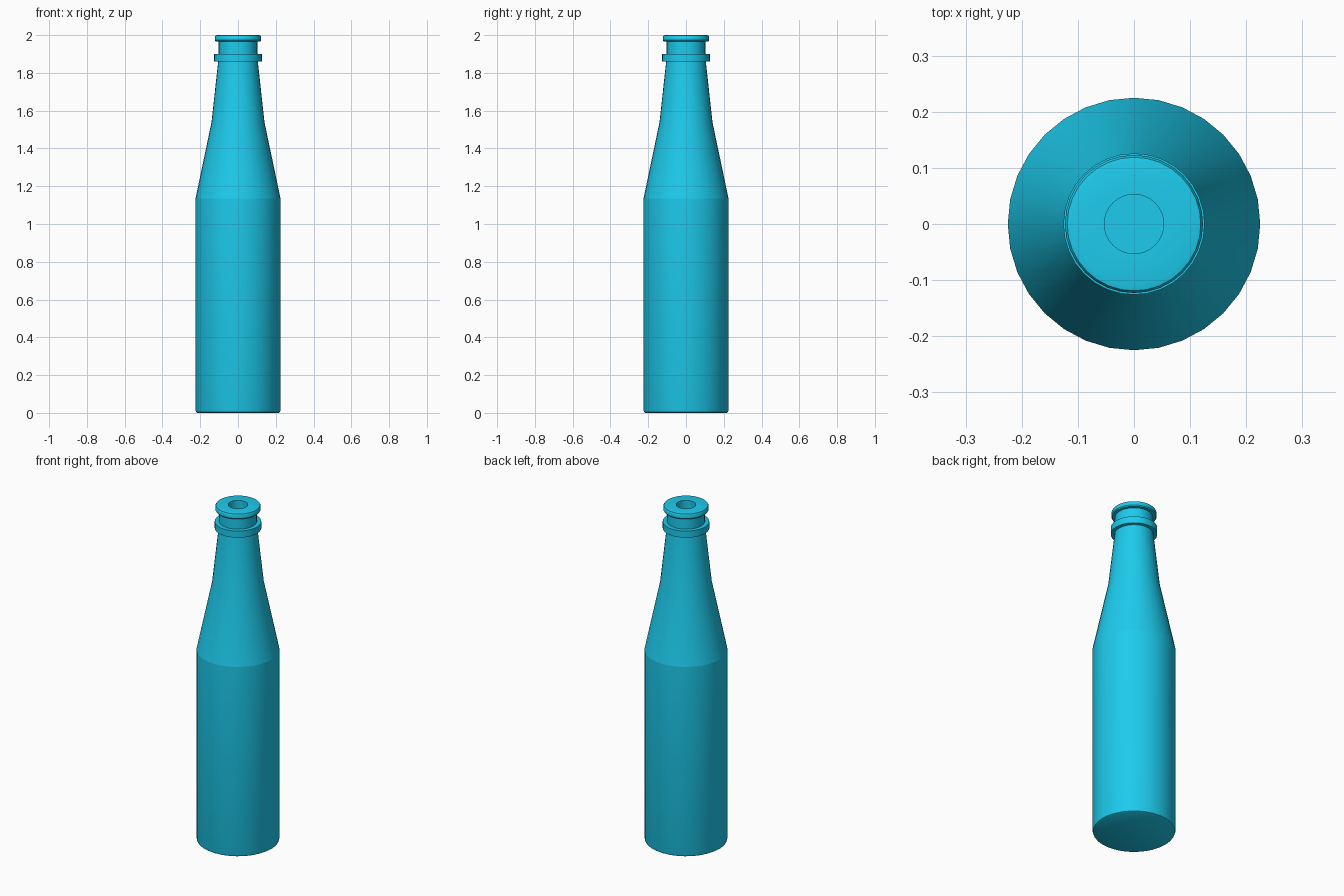
import bpy, bmesh, math

if "Cube" in bpy.data.objects:
    bpy.data.objects.remove(bpy.data.objects["Cube"])

SIDES = 32
SHOULDER_Z = 1.135

glass = bpy.data.materials.new("cyan_glass")
glass.diffuse_color = (0.012, 0.6, 0.85, 1)
glass.use_nodes = True
glass.node_tree.nodes["Principled BSDF"].inputs["Base Color"].default_value = glass.diffuse_color


def lathe(name, profile):
    """Revolve (radius, z) points around z; zero radius makes a closed pole."""
    bm = bmesh.new()
    rings = []
    for r, z in profile:
        if r == 0:
            rings.append([bm.verts.new((0, 0, z))] * SIDES)
        else:
            rings.append([bm.verts.new((r * math.cos(2 * math.pi * i / SIDES),
                                        r * math.sin(2 * math.pi * i / SIDES), z))
                          for i in range(SIDES)])
    for a, b in zip(rings, rings[1:]):
        for i in range(SIDES):
            j = (i + 1) % SIDES
            corners = list(dict.fromkeys((a[i], a[j], b[j], b[i])))
            bm.faces.new(corners).smooth = True
    bmesh.ops.recalc_face_normals(bm, faces=bm.faces)
    # crisp rims and a crisp shoulder line, smooth everywhere else
    for e in bm.edges:
        on_shoulder = all(abs(v.co.z - SHOULDER_Z) < 1e-4 for v in e.verts)
        e.smooth = e.calc_face_angle(0) < math.radians(30) and not on_shoulder
    mesh = bpy.data.meshes.new(name)
    bm.to_mesh(mesh)
    bm.free()
    mesh.materials.append(glass)
    obj = bpy.data.objects.new(name, mesh)
    bpy.context.collection.objects.link(obj)
    return obj


outer = [
    (0, 0), (0.215, 0), (0.222, 0.004), (0.225, 0.014),         # base
    (0.225, SHOULDER_Z), (0.14, 1.54), (0.105, 1.86),           # body and neck
    (0.126, 1.86), (0.126, 1.90), (0.102, 1.90),                # collar
    (0.102, 1.967), (0.118, 1.967), (0.123, 1.973),             # lip
    (0.123, 1.991), (0.119, 1.998), (0.11, 2.0),
]
inner = [
    (0.053, 2.0), (0.053, 1.86), (0.09, 1.54),                  # mouth and cavity
    (0.175, 1.12), (0.175, 0.05), (0, 0.05),
]
lathe("bottle", outer + inner)
